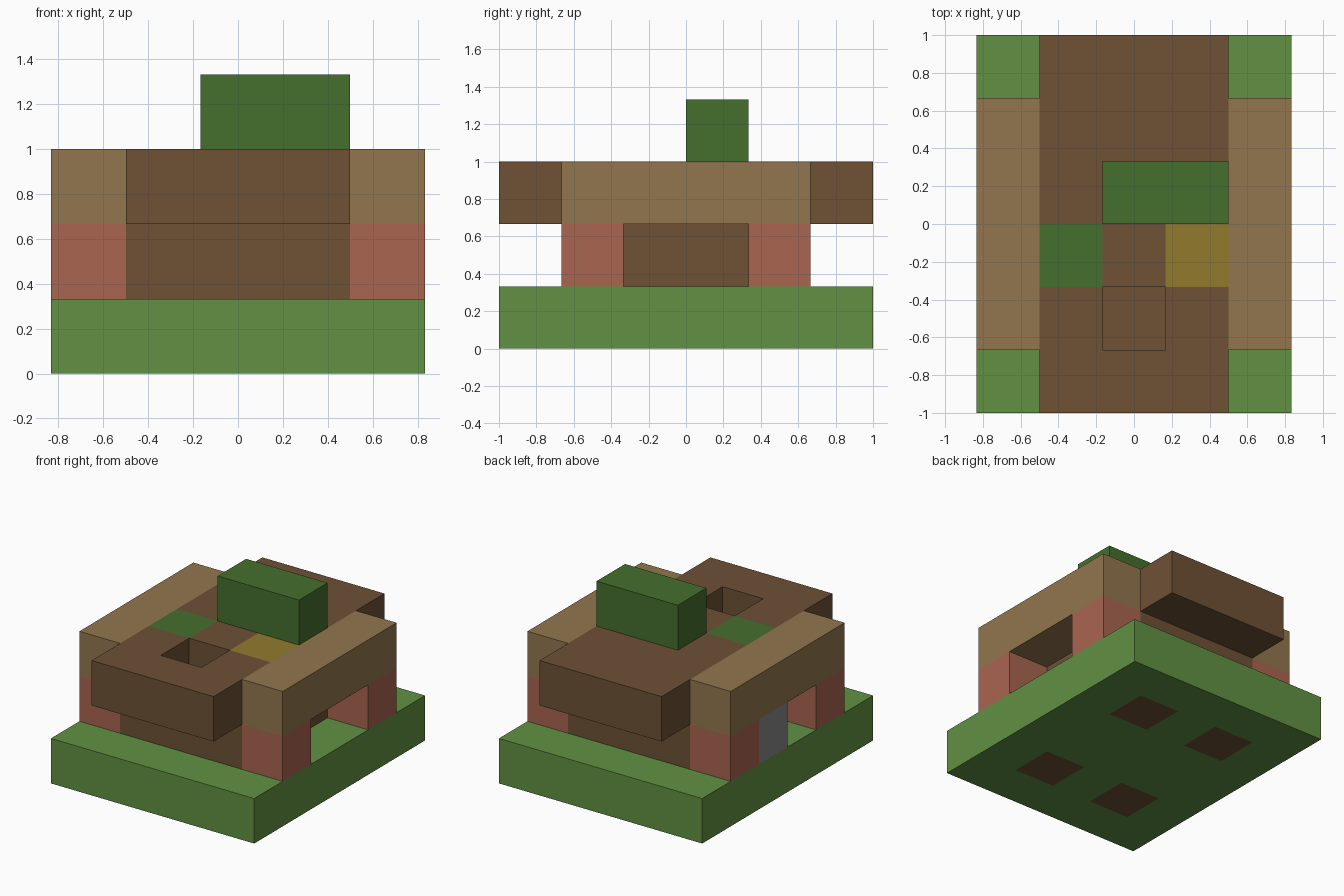
import bpy
import bmesh
from mathutils import Vector

cube = bpy.data.objects.get("Cube")
if cube:
    bpy.data.objects.remove(cube, do_unlink=True)

UNIT = 1 / 3
ORIGIN = Vector((-2.5, -3, 0))


def linear(c):
    c /= 255
    return c / 12.92 if c <= 0.04045 else ((c + 0.055) / 1.055) ** 2.4


def material(name, r, g, b):
    mat = bpy.data.materials.new(name)
    colour = (linear(r), linear(g), linear(b), 1)
    mat.use_nodes = True
    mat.diffuse_color = colour
    bsdf = next(n for n in mat.node_tree.nodes if n.type == "BSDF_PRINCIPLED")
    bsdf.inputs["Base Color"].default_value = colour
    return mat


def cells(xs, ys, z):
    return {(x, y, z) for x in xs for y in ys}


def build(name, blocks, mat):
    """Closed shell around a set of grid blocks, without faces between them."""
    bm = bmesh.new()
    for block in sorted(blocks):
        for axis in range(3):
            for sign in (-1, 1):
                step = Vector((0, 0, 0))
                step[axis] = sign
                if tuple(int(a + b) for a, b in zip(block, step)) in blocks:
                    continue
                u, v = Vector((0, 0, 0)), Vector((0, 0, 0))
                u[(axis + 1) % 3] = 0.5
                v[(axis + 2) % 3] = 0.5 * sign
                mid = Vector(block) + Vector((0.5, 0.5, 0.5)) + step / 2 + ORIGIN
                corners = (mid - u - v, mid + u - v, mid + u + v, mid - u + v)
                bm.faces.new([bm.verts.new(c * UNIT) for c in corners])
    bmesh.ops.remove_doubles(bm, verts=bm.verts, dist=0.001)
    mesh = bpy.data.meshes.new(name)
    bm.to_mesh(mesh)
    bm.free()
    mesh.materials.append(mat)
    obj = bpy.data.objects.new(name, mesh)
    bpy.context.collection.objects.link(obj)


grass = material("grass green", 97, 145, 66)
wood = material("dark wood", 110, 81, 53)
plank = material("light wood", 146, 118, 78)
brick = material("brick red", 169, 101, 80)
leaf = material("leaf green", 69, 112, 45)
gold = material("gold", 146, 123, 45)
stone = material("stone grey", 136, 136, 136)

# Ground slab with four footings showing underneath
footings = cells((1, 3), (1, 4), 0)
build("ground", cells(range(5), range(6), 0) - footings, grass)
build("footings", footings, wood)

# Storey: corner pillars, ring of walls, one stone block on the right side
build("corner_pillars", cells((0, 4), (1, 4), 1), brick)
build("walls", cells((1, 2, 3), range(1, 5), 1) - cells((2,), (2, 3), 1), wood)
build("stone_block", {(0, 3, 1)}, stone)

# Roof: side beams, overhanging deck with a hole and two flush tiles
green_tile, gold_tile, hole = {(1, 2, 2)}, {(3, 2, 2)}, {(2, 1, 2)}
build("side_beams", cells((0, 4), range(1, 5), 2), plank)
build("roof_deck", cells((1, 2, 3), range(6), 2) - green_tile - gold_tile - hole, wood)
build("green_tile", green_tile, leaf)
build("gold_tile", gold_tile, gold)

# Raised block on the roof
build("roof_block", cells((2, 3), (3,), 3), leaf)
